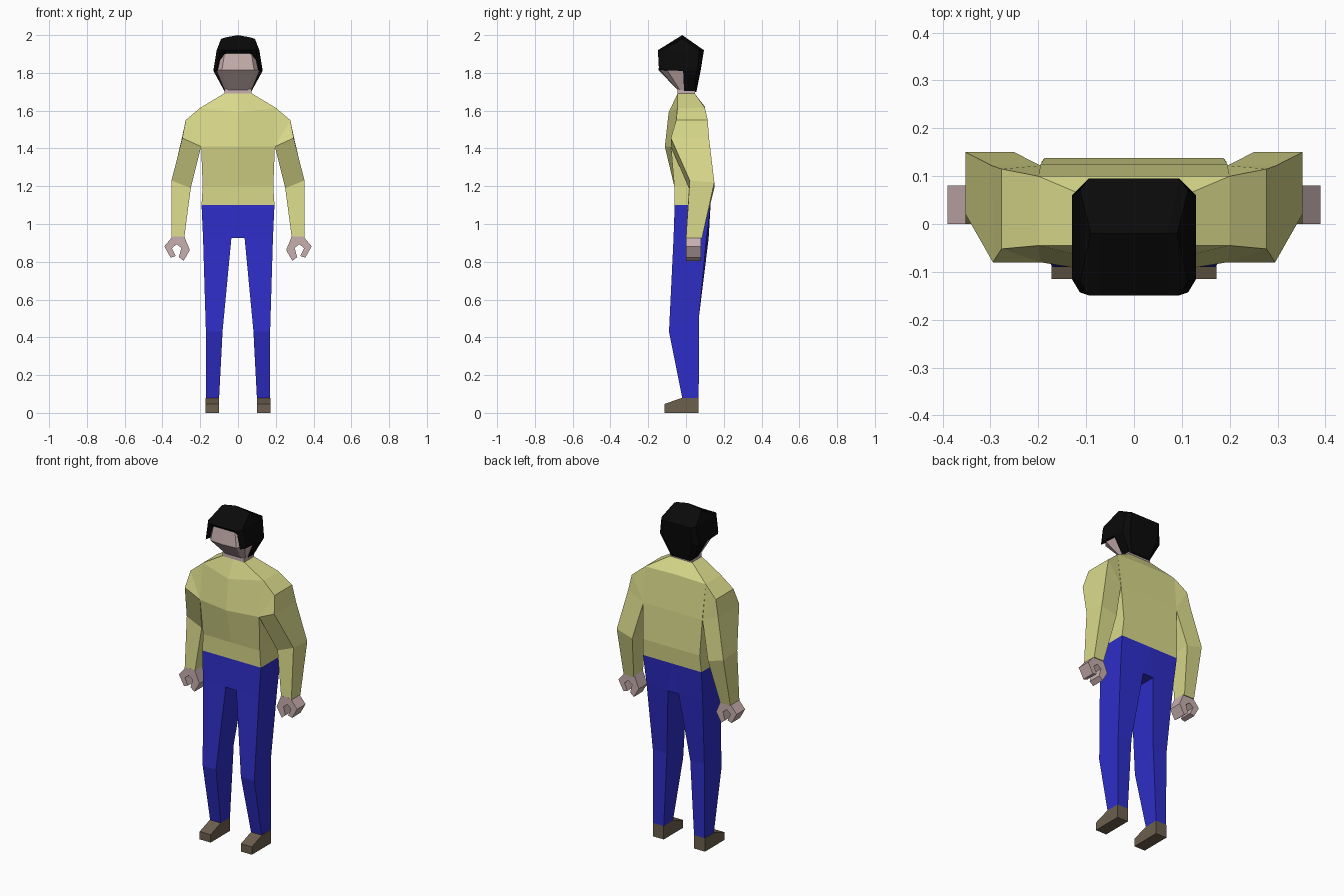
import bpy, bmesh


def material(name, r, g, b):
    m = bpy.data.materials.new(name)
    m.diffuse_color = (r, g, b, 1)
    return m


SKIN = material("skin", 0.58, 0.43, 0.43)
SHIRT = material("pale_yellow", 0.70, 0.70, 0.26)
BLUE = material("blue", 0.027, 0.027, 0.58)
BROWN = material("brown", 0.15, 0.115, 0.075)
BLACK = material("black", 0.003, 0.003, 0.003)


def level(z, pts):
    """Flat ring of (x, y) points at height z."""
    return [(x, y, z) for x, y in pts]


def loft(name, mat, rings, closed=False, caps=(True, True)):
    """Skin the rings and repeat them mirrored across x = 0."""
    bm = bmesh.new()
    n = len(rings[0])
    for s in (1, -1):
        rows = [[bm.verts.new((s * x, y, z)) for x, y, z in r] for r in rings]
        for a, b in zip(rows, rows[1:]):
            for i in range(n if closed else n - 1):
                j = (i + 1) % n
                bm.faces.new((a[i], a[j], b[j], b[i]))
        if caps[0]:
            bm.faces.new(rows[0])
        if caps[1]:
            bm.faces.new(rows[-1])
    bmesh.ops.remove_doubles(bm, verts=bm.verts[:], dist=1e-5)
    bmesh.ops.recalc_face_normals(bm, faces=bm.faces[:])
    me = bpy.data.meshes.new(name)
    bm.to_mesh(me)
    bm.free()
    me.materials.append(mat)
    ob = bpy.data.objects.new(name, me)
    bpy.context.collection.objects.link(ob)
    return ob


# Hair: nape, step forward to the side locks, fringe, top ridge
loft("hair", BLACK, [
    level(1.70, [(0, -.01), (.04, -.01), (.06, -.01), (.07, -.01), (.07, .045), (.06, .055), (0, .055)]),
    level(1.81, [(0, -.015), (.06, -.015), (.1, -.015), (.13, -.015), (.13, .055), (.095, .077), (0, .077)]),
    level(1.815, [(0, -.05), (.095, -.05), (.113, -.143), (.13, -.115), (.13, .06), (.095, .078), (0, .078)]),
    level(1.92, [(0, -.149), (.07, -.149), (.095, -.149), (.113, -.12), (.113, .07), (.095, .095), (0, .095)]),
    [(0, -.02, 2), (.07, -.02, 1.987), (.09, -.02, 1.98), (.09, -.02, 1.98),
     (.09, -.02, 1.98), (.07, -.02, 1.987), (0, -.02, 2)],
], caps=(True, False))

# Face: chin, cheek line, brow
loft("face", SKIN, [
    level(1.705, [(0, -.04), (.05, -.04), (.07, -.03), (.07, .03), (0, .03)]),
    level(1.815, [(0, -.146), (.085, -.138), (.115, -.1), (.115, .03), (0, .03)]),
    level(1.91, [(0, -.13), (.07, -.13), (.085, -.1), (.085, .03), (0, .03)]),
])

# Neck
neck = [(0, -.045), (.072, -.045), (.072, .047), (0, .047)]
loft("neck", SKIN, [level(1.66, neck), level(1.715, neck)])

# Shirt body: hem, waist, chest, shoulders, collar
loft("shirt_body", SHIRT, [
    level(1.10, [(0, -.06), (.193, -.06), (.193, .13), (0, .13)]),
    level(1.20, [(0, -.062), (.187, -.062), (.187, .138), (0, .138)]),
    level(1.41, [(0, -.112), (.195, -.08), (.195, .125), (0, .125)]),
    [(0, -.092, 1.59), (.2, -.045, 1.615), (.2, .1, 1.615), (0, .1, 1.62)],
    level(1.69, [(0, -.045), (.075, -.045), (.075, .047), (0, .047)]),
])

# Sleeves: shoulder, upper corner, armpit, elbow, wrist
pit = [(.195, .122, 1.41), (.195, -.08, 1.41)]
loft("sleeves", SHIRT, [
    [(.2, -.045, 1.615), (.2, .1, 1.615)] + pit,
    [(.277, -.052, 1.55), (.277, .115, 1.55)] + pit,
    [(.295, -.08, 1.455), (.297, .122, 1.455)] + pit,
    [(.352, .02, 1.23), (.352, .15, 1.22), (.25, .15, 1.19), (.25, .015, 1.19)],
    level(.925, [(.352, 0), (.352, .085), (.285, .085), (.285, 0)]),
], closed=True, caps=(False, True))

# Hands: claw-like outline extruded front to back
outline = [(.285, .935), (.345, .935), (.39, .882), (.357, .822), (.33, .83), (.35, .872),
           (.325, .893), (.3, .873), (.313, .825), (.288, .805), (.255, .862)]
loft("hands", SKIN, [[(x, y, z) for x, z in outline] for y in (0, .08)], closed=True)

# Trouser legs: waist, crotch, knee, ankle
loft("trouser_legs", BLUE, [
    level(1.10, [(.193, -.06), (.193, .13), (0, .13), (0, -.06)]),
    level(.925, [(.185, -.066), (.185, .108), (.035, .12), (.035, -.066)]),
    [(.17, -.09, .43), (.17, .07, .52), (.077, .07, .52), (.082, -.09, .43)],
    level(.08, [(.17, -.02), (.17, .067), (.1, .067), (.1, -.02)]),
], closed=True)

# Gusset closing the gap between the legs
loft("trouser_gusset", BLUE, [
    [(x0, y, z) for x0, y, z in ((0, -.06, 1.1), (x, -.066, .925), (x, .12, .925), (0, .13, 1.1))]
    for x in (0, .035)
], caps=(False, False))

# Shoes: side profile extruded across
profile = [(-.115, 0), (.067, 0), (.067, .08), (-.02, .08), (-.115, .047)]
loft("shoes", BROWN, [[(x, y, z) for y, z in profile] for x in (.1, .172)], closed=True)
